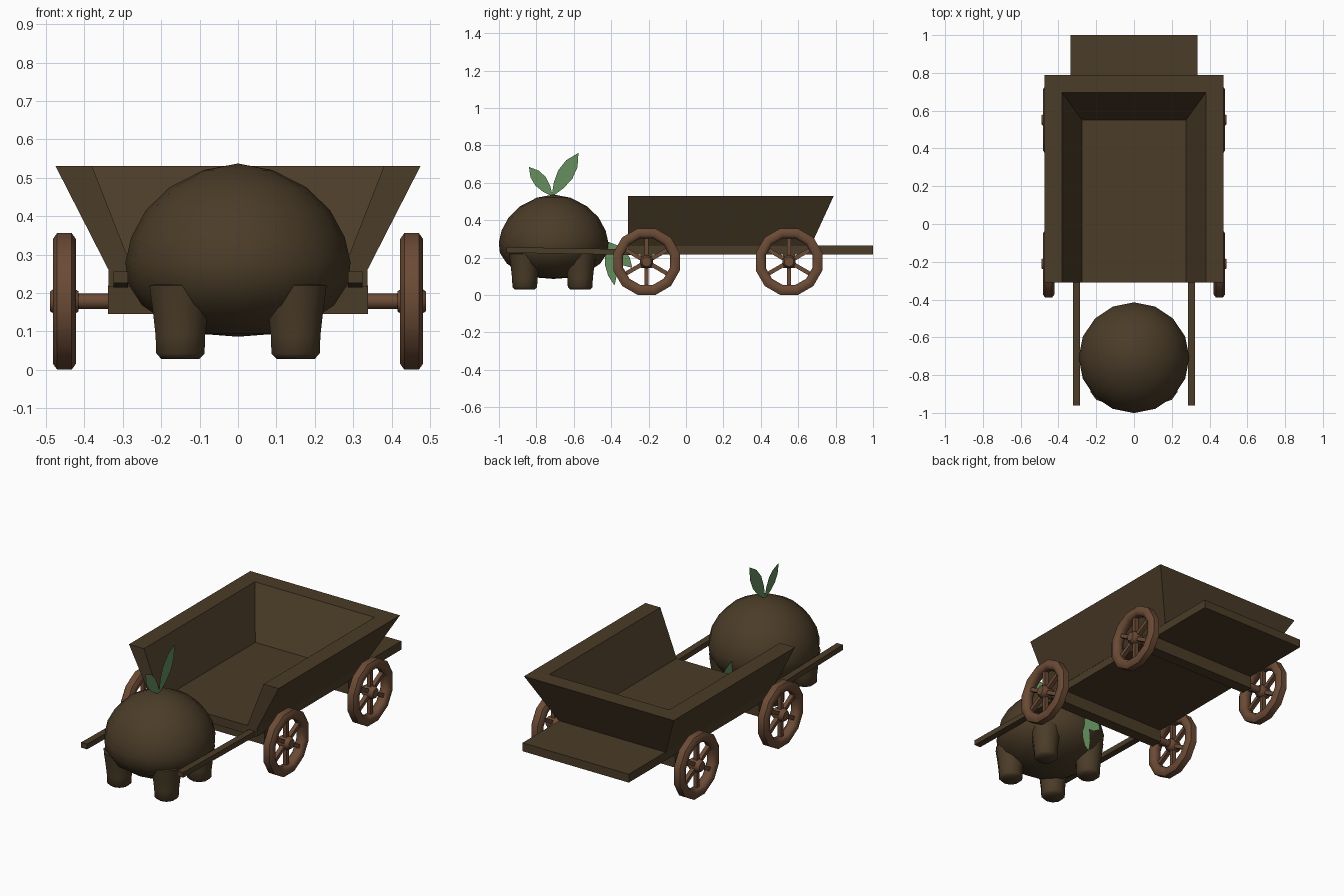
import bpy, bmesh, math
from mathutils import Matrix, Vector

if "Cube" in bpy.data.objects:
    bpy.data.objects.remove(bpy.data.objects["Cube"])


def material(name, rgb):
    m = bpy.data.materials.new(name)
    m.diffuse_color = (*rgb, 1)
    m.use_nodes = True
    m.node_tree.nodes["Principled BSDF"].inputs["Base Color"].default_value = m.diffuse_color
    return m


DARK = material("dark_brown", (0.070, 0.045, 0.021))
WOOD = material("wheel_brown", (0.147, 0.069, 0.036))
LEAF = material("leaf_green", (0.133, 0.275, 0.114))


def finish(name, bm, mat, angle=40, fix=True):
    if fix:
        bmesh.ops.recalc_face_normals(bm, faces=bm.faces)
    me = bpy.data.meshes.new(name)
    bm.to_mesh(me)
    bm.free()
    me.materials.append(mat)
    ob = bpy.data.objects.new(name, me)
    bpy.context.collection.objects.link(ob)
    bpy.ops.object.select_all(action='DESELECT')
    ob.select_set(True)
    bpy.context.view_layer.objects.active = ob
    bpy.ops.object.shade_smooth_by_angle(angle=math.radians(angle))
    return ob


def add_box(bm, lo, hi, matrix=Matrix()):
    lo, hi = Vector(lo), Vector(hi)
    m = matrix @ Matrix.Translation((lo + hi) / 2) @ Matrix.Diagonal((*(hi - lo), 1))
    bmesh.ops.create_cube(bm, size=1, matrix=m)


def add_lathe(bm, profile, sides, matrix=Matrix(), closed=False, phase=0.0):
    """Revolve (radius, height) points around local z; zero radius makes a pole."""
    rings = []
    for r, h in profile:
        if r == 0:
            rings.append([bm.verts.new(matrix @ Vector((0, 0, h)))] * sides)
        else:
            rings.append([bm.verts.new(matrix @ Vector((
                r * math.cos(phase + math.tau * i / sides),
                r * math.sin(phase + math.tau * i / sides), h))) for i in range(sides)])
    pairs = list(zip(rings, rings[1:]))
    if closed:
        pairs.append((rings[-1], rings[0]))
    for a, b in pairs:
        for i in range(sides):
            j = (i + 1) % sides
            quad = list(dict.fromkeys((a[i], a[j], b[j], b[i])))
            bm.faces.new(quad)


# Cart floor, running out into the rear step
bm = bmesh.new()
add_box(bm, (-0.337, -0.31, 0.217), (0.337, 1.0, 0.265))
finish("cart_floor", bm, DARK)

# Flared walls around three sides, open at the front: (half width, back y, z)
bm = bmesh.new()
section = [(0.338, 0.667, 0.262), (0.475, 0.79, 0.53), (0.38, 0.695, 0.53), (0.275, 0.55, 0.262)]
stations = []
for sx, back in ((-1, False), (-1, True), (1, True), (1, False)):
    stations.append([bm.verts.new((sx * x, y if back else -0.31, z)) for x, y, z in section])
for a, b in zip(stations, stations[1:]):
    for i in range(4):
        j = (i + 1) % 4
        bm.faces.new((a[i], a[j], b[j], b[i]))
bm.faces.new(stations[0])
bm.faces.new(stations[-1])
finish("cart_walls", bm, DARK)

# Pulling shafts, dipping slightly towards the cart
for side, sx in (("left", -1), ("right", 1)):
    bm = bmesh.new()
    add_box(bm, (sx * 0.305 - 0.019, -0.96, 0.226), (sx * 0.305 + 0.019, -0.28, 0.256))
    for v in bm.verts:
        if v.co.y > -0.5:
            v.co.z -= 0.012
    finish("shaft_" + side, bm, DARK)

# Axles, their beams and the spoked wheels
TO_X = Matrix.Rotation(math.pi / 2, 4, 'Y')
RIM = [(0.184, -0.019), (0.184, 0.019), (0.168, 0.03), (0.143, 0.03),
       (0.129, 0.015), (0.129, -0.015), (0.143, -0.03), (0.168, -0.03)]
for end, y in (("front", -0.211), ("rear", 0.551)):
    bm = bmesh.new()
    add_box(bm, (-0.338, y - 0.033, 0.145), (0.338, y + 0.033, 0.22))
    finish("axle_beam_" + end, bm, DARK)

    bm = bmesh.new()
    add_lathe(bm, [(0, -0.47), (0.02, -0.47), (0.02, 0.47), (0, 0.47)], 10,
              Matrix.Translation((0, y, 0.178)) @ TO_X)
    finish("axle_" + end, bm, WOOD)

    for side, sx in (("left", -1), ("right", 1)):
        bm = bmesh.new()
        place = Matrix.Translation((sx * 0.452, y, 0.178))
        add_lathe(bm, RIM, 12, place @ TO_X, closed=True, phase=math.radians(15))
        add_lathe(bm, [(0, -0.037), (0.026, -0.037), (0.036, -0.022),
                       (0.036, 0.022), (0.026, 0.037), (0, 0.037)], 10, place @ TO_X)
        for k in range(6):
            turn = Matrix.Rotation(math.tau * k / 6, 4, 'X')
            add_box(bm, (-0.012, -0.011, 0.025), (0.012, 0.011, 0.14), place @ turn)
        finish(f"wheel_{end}_{side}", bm, WOOD, 50)

# Round animal body
bm = bmesh.new()
add_lathe(bm, [(0, 0.086), (0.09, 0.093), (0.18, 0.12), (0.25, 0.168), (0.287, 0.225),
               (0.293, 0.28), (0.278, 0.345), (0.24, 0.415), (0.178, 0.475),
               (0.09, 0.52), (0, 0.537)], 16, Matrix.Translation((0, -0.708, 0)))
finish("animal_body", bm, DARK, 60)

# Four stubby legs
for end, y in (("front", -0.862), ("rear", -0.566)):
    for side, sx in (("left", -1), ("right", 1)):
        bm = bmesh.new()
        add_lathe(bm, [(0, 0.028), (0.052, 0.028), (0.066, 0.042), (0.068, 0.09),
                       (0.075, 0.15), (0.085, 0.22), (0, 0.23)], 10,
                  Matrix.Translation((sx * 0.15, y, 0)), phase=math.radians(18))
        finish(f"leg_{end}_{side}", bm, DARK, 60)


# Flat leaves standing in the middle plane, given by base, tip and half width
def leaf(name, base, tip, width):
    bm = bmesh.new()
    b, t = Vector(base), Vector(tip)
    across = Vector((-(t - b).y, (t - b).x)).normalized() * width
    outline = [(0, 0.08), (0.25, 0.7), (0.5, 1), (0.75, 0.8), (1, 0),
               (0.75, -0.8), (0.5, -1), (0.25, -0.7), (0, -0.08)]
    pts = [b + (t - b) * f + across * w for f, w in outline]
    bm.faces.new([bm.verts.new((0, p.x, p.y)) for p in pts])
    if sum(f.normal.x for f in bm.faces) < 0:
        bmesh.ops.reverse_faces(bm, faces=bm.faces)
    finish(name, bm, LEAF, fix=False)


leaf("head_leaf_front", (-0.715, 0.53), (-0.84, 0.685), 0.036)
leaf("head_leaf_back", (-0.715, 0.53), (-0.575, 0.76), 0.044)
leaf("tail_leaf_low", (-0.425, 0.28), (-0.382, 0.05), 0.03)
leaf("tail_leaf_high", (-0.425, 0.285), (-0.287, 0.145), 0.036)
